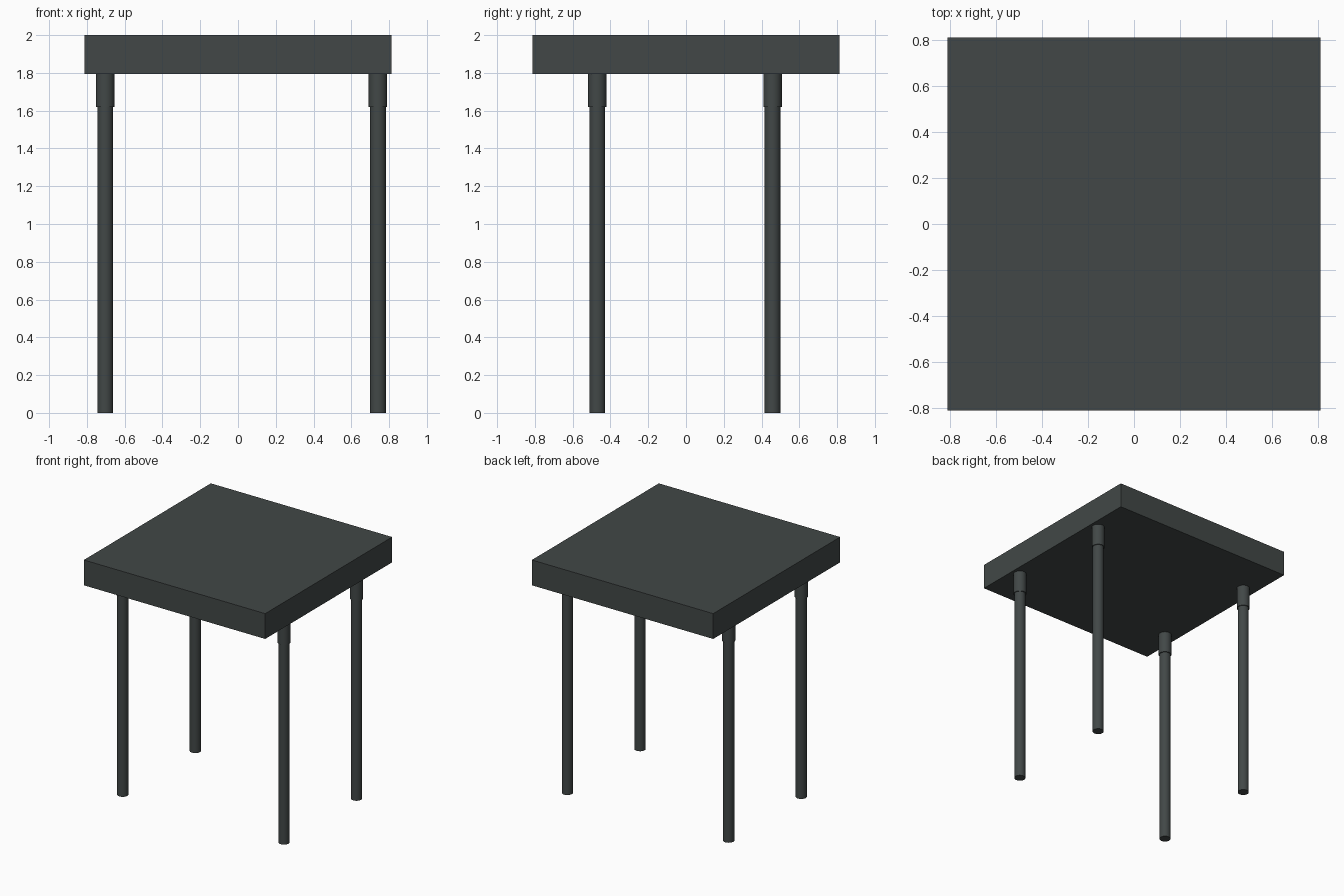
import bpy

if "Cube" in bpy.data.objects:
    bpy.data.objects.remove(bpy.data.objects["Cube"])

# One dark slate grey for the whole table
slate = bpy.data.materials.new("dark slate grey")
slate.diffuse_color = (0.054, 0.064, 0.063, 1.0)
slate.use_nodes = True
slate.node_tree.nodes["Principled BSDF"].inputs["Base Color"].default_value = slate.diffuse_color


def cylinder(name, x, y, z0, z1, radius):
    bpy.ops.mesh.primitive_cylinder_add(vertices=32, radius=radius, depth=z1 - z0,
                                        location=(x, y, (z0 + z1) / 2))
    obj = bpy.context.object
    obj.name = name
    obj.data.materials.append(slate)
    bpy.ops.object.shade_smooth_by_angle()


# Thick square table top
bpy.ops.mesh.primitive_cube_add(size=1, location=(0, 0, 1.8975))
top = bpy.context.object
top.name = "table_top"
top.scale = (1.624, 1.624, 0.205)
bpy.ops.object.transform_apply(location=False, rotation=False, scale=True)
top.data.materials.append(slate)

# Four slim round legs, each held in a short wider sleeve under the top
for side, x in (("left", -0.703), ("right", 0.741)):
    for end, y in (("front", -0.47), ("back", 0.458)):
        cylinder(f"{end}_{side}_leg", x, y, 0.0, 1.70, 0.042)
        cylinder(f"{end}_{side}_sleeve", x, y, 1.62, 1.80, 0.049)
